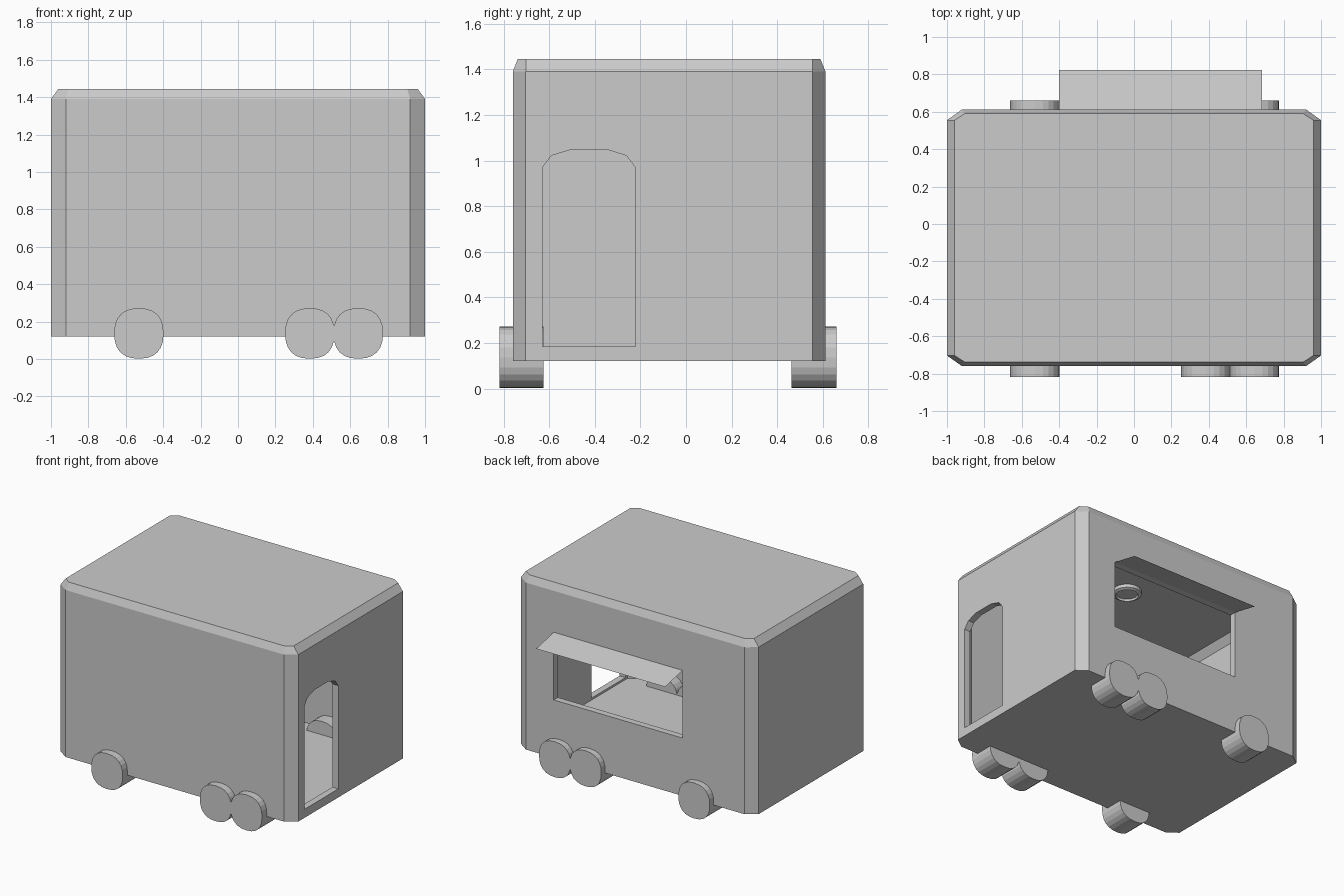
import bpy, bmesh, math
from mathutils import Vector

if "Cube" in bpy.data.objects:
    bpy.data.objects.remove(bpy.data.objects["Cube"])


def new_object(name, bm):
    bmesh.ops.recalc_face_normals(bm, faces=bm.faces)
    mesh = bpy.data.meshes.new(name)
    bm.to_mesh(mesh)
    bm.free()
    ob = bpy.data.objects.new(name, mesh)
    bpy.context.collection.objects.link(ob)
    return ob


def loft(bm, rings):
    """Skin a stack of equal-length rings and cap both ends."""
    vs = [[bm.verts.new(p) for p in r] for r in rings]
    n = len(vs[0])
    for a, b in zip(vs, vs[1:]):
        for i in range(n):
            bm.faces.new((a[i], a[(i + 1) % n], b[(i + 1) % n], b[i]))
    bm.faces.new(vs[0][::-1])
    bm.faces.new(vs[-1])


def outline(x, y0, y1, cx, cy, z):
    """Rectangle with chamfered corners."""
    return [(-x + cx, y0, z), (x - cx, y0, z), (x, y0 + cy, z), (x, y1 - cy, z),
            (x - cx, y1, z), (-x + cx, y1, z), (-x, y1 - cy, z), (-x, y0 + cy, z)]


def hull(bm, t, z0, z1):
    """Chamfered trailer box, shrunk by wall thickness t."""
    x, y0, y1 = 1 - t, -0.76 + t, 0.612 - t
    loft(bm, [outline(x, y0, y1, 0.08, 0.057, z0),
              outline(x, y0, y1, 0.08, 0.057, z1 - 0.055),
              outline(x - 0.04, y0 + 0.022, y1 - 0.022, 0.055, 0.036, z1)])


# Hollow trailer body
bm = bmesh.new()
hull(bm, 0, 0.12, 1.445)
body = new_object("trailer_body", bm)

# Cutters: interior, side door, serving window
bm = bmesh.new()
hull(bm, 0.05, 0.17, 1.40)
interior = new_object("interior_cutter", bm)

door = [(-0.63, 0.185), (-0.222, 0.185), (-0.222, 0.97), (-0.262, 1.022),
        (-0.345, 1.048), (-0.505, 1.048), (-0.59, 1.022), (-0.63, 0.97)]
bm = bmesh.new()
loft(bm, [[(x, y, z) for y, z in door] for x in (0.9, 1.1)])
door_cut = new_object("door_cutter", bm)

WX0, WX1 = -0.40, 0.685
bm = bmesh.new()
loft(bm, [[(WX0, y, 0.56), (WX1, y, 0.56), (WX1, y, 1.075), (WX0, y, 1.075)]
          for y in (0.5, 0.7)])
window_cut = new_object("window_cutter", bm)

for cutter in (interior, door_cut, window_cut):
    mod = body.modifiers.new(cutter.name, 'BOOLEAN')
    mod.operation = 'DIFFERENCE'
    mod.solver = 'EXACT'
    mod.object = cutter
    cutter.hide_render = True
    cutter.hide_set(True)

# Bake the cuts and drop the helpers
deps = bpy.context.evaluated_depsgraph_get()
baked = bpy.data.meshes.new_from_object(body.evaluated_get(deps))
body.modifiers.clear()
body.data = baked
for cutter in (interior, door_cut, window_cut):
    bpy.data.objects.remove(cutter)

# Thin awning sheet over the window
bm = bmesh.new()
bm.faces.new([bm.verts.new(p) for p in ((WX0, 0.612, 1.075), (WX1, 0.612, 1.075),
                                        (WX1, 0.823, 1.03), (WX0, 0.823, 1.03))])
new_object("awning", bm)


# Slightly squared wheels, three per side
def wheel_point(a):
    c, s = math.cos(a), math.sin(a)
    p = 2 / 2.4
    return (0.132 * math.copysign(abs(c) ** p, c), 0.135 * math.copysign(abs(s) ** p, s))


profile = [wheel_point(2 * math.pi * i / 24) for i in range(24)]
for side, y0, y1 in (("front", -0.818, -0.625), ("back", 0.462, 0.66)):
    for i, x in enumerate((-0.53, 0.384, 0.643)):
        bm = bmesh.new()
        loft(bm, [[(x + u, y, 0.137 + v) for u, v in profile] for y in (y0, y1)])
        new_object(f"{side}_wheel_{i + 1}", bm)

# Round ceiling lamp
bm = bmesh.new()
circle = [Vector((math.cos(math.pi * i / 12), math.sin(math.pi * i / 12), 0)) for i in range(24)]
loft(bm, [[v * r + Vector((0, -0.075, z)) for v in circle]
          for r, z in ((0.1, 1.40), (0.1, 1.375), (0.08, 1.365), (0.075, 1.38))])
new_object("ceiling_lamp", bm)
